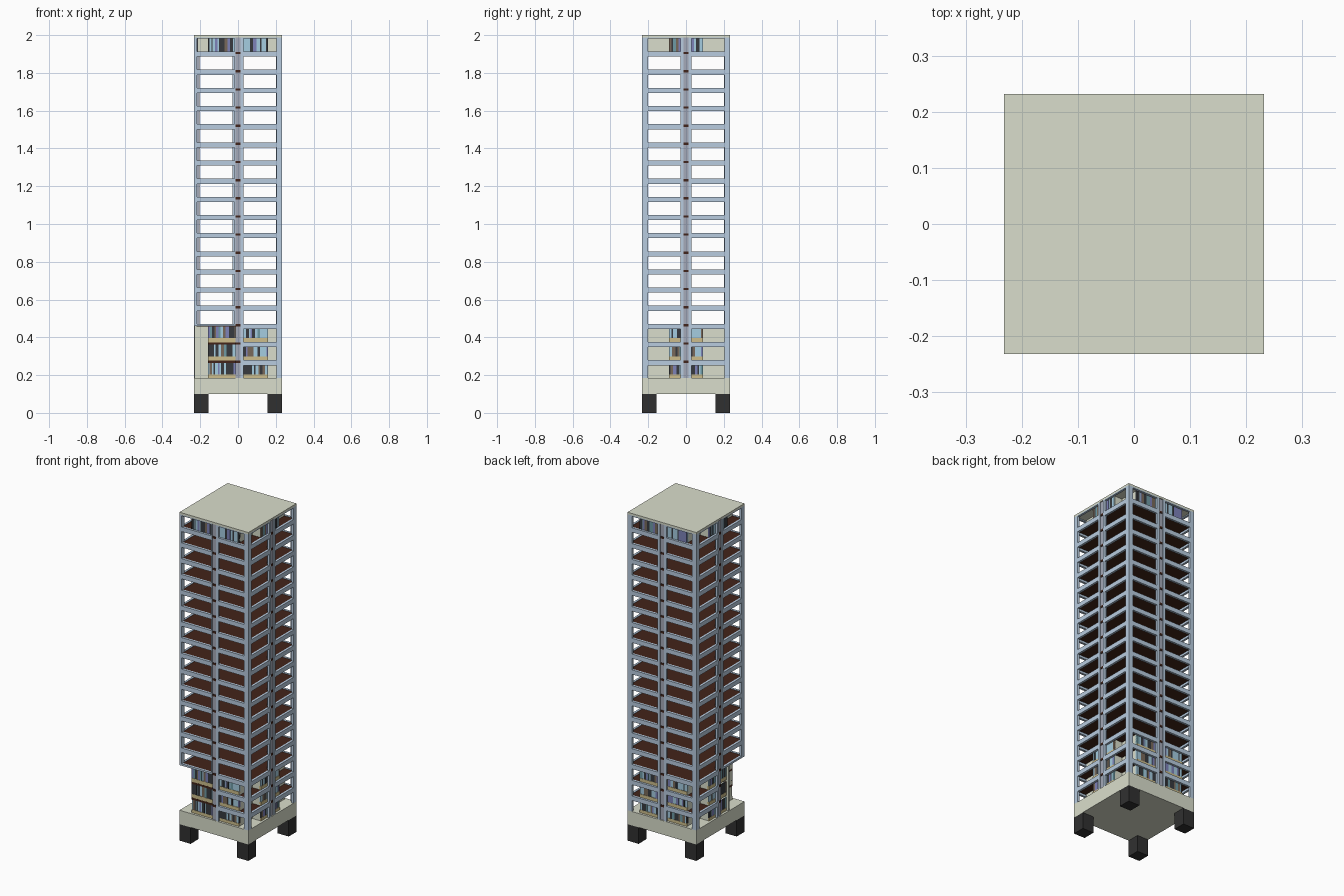
import bpy, bmesh, random
from mathutils import Matrix, Vector

if "Cube" in bpy.data.objects:
    bpy.data.objects.remove(bpy.data.objects["Cube"])

random.seed(4)
H = 0.232          # half footprint
T = 0.013          # facade thickness
IN = H - T
PITCH = 0.0961
FLOORS = 19
OPEN = 0.069       # opening height


def level(i):
    return 0.183 + PITCH * i


def material(name, r, g, b):
    lin = [((c / 255 + 0.055) / 1.055) ** 2.4 for c in (r, g, b)]
    m = bpy.data.materials.new(name)
    m.diffuse_color = (*lin, 1)
    m.use_nodes = True
    m.node_tree.nodes["Principled BSDF"].inputs["Base Color"].default_value = m.diffuse_color
    return m


PALE = material("pale_concrete", 218, 222, 204)
BLUE = material("blue_frame", 184, 204, 224)
DARK = material("dark_leg", 48, 48, 48)
BROWN = material("brown_floor", 66, 36, 25)
TAN = material("tan_sill", 205, 190, 140)
GREY = material("grey_pillar", 165, 170, 185)
GLASS = [material("glass_sky", 165, 205, 225), material("glass_black", 55, 58, 62),
         material("glass_violet", 125, 130, 185), material("glass_teal", 110, 155, 165),
         material("glass_brown", 120, 105, 90)]


def boxes(name, specs, mat, turn=0):
    """One object from many boxes (x0, x1, y0, y1, z0, z1), turned in quarter turns about z."""
    bm = bmesh.new()
    for x0, x1, y0, y1, z0, z1 in specs:
        centre = Vector(((x0 + x1) / 2, (y0 + y1) / 2, (z0 + z1) / 2))
        size = Matrix.Diagonal((x1 - x0, y1 - y0, z1 - z0, 1))
        bmesh.ops.create_cube(bm, size=1, matrix=Matrix.Translation(centre) @ size)
    rot = Matrix(((0, -1, 0), (1, 0, 0), (0, 0, 1)))
    for _ in range(turn):
        bmesh.ops.transform(bm, matrix=rot.to_4x4(), verts=bm.verts)
    me = bpy.data.meshes.new(name)
    bm.to_mesh(me)
    bm.free()
    me.materials.append(mat)
    ob = bpy.data.objects.new(name, me)
    bpy.context.collection.objects.link(ob)
    return ob


# Legs, base and roof
boxes("legs", [(min(s * H, s * 0.157), max(s * H, s * 0.157),
                min(t * H, t * 0.157), max(t * H, t * 0.157), 0, 0.1)
               for s in (-1, 1) for t in (-1, 1)], DARK)
boxes("base_slab", [(-H, H, -H, H, 0.1, 0.185)], PALE)
boxes("roof", [(-H, H, -H, H, 1.988, 2.0)], PALE)


# Facade frames: each side has two halves of posts and horizontal bands
def frame(name, x0, x1, a, b, first, turn):
    bottom = 0.185 if first == 0 else 0.46
    specs = [(x0, a, -H, -IN, bottom, 1.988), (b, x1, -H, -IN, bottom, 1.988)]
    for i in range(max(first, 1), FLOORS):
        specs.append((a, b, -H, -IN, max(bottom, level(i) - PITCH + OPEN), level(i)))
    specs.append((a, b, -H, -IN, level(FLOORS - 1) + OPEN, 1.988))
    boxes(name, specs, BLUE, turn)


for turn, side in enumerate(("front", "right", "back", "left")):
    end = H if turn % 2 == 0 else IN
    # the front left corner is cut away on the lowest three storeys
    if turn == 0:
        frame("front_frame_a", -end, -0.013, -0.218, -0.019, 3, 0)
    else:
        frame(side + "_frame_a", -end, -0.013, -0.202, -0.03, 0, turn)
    frame(side + "_frame_b", 0.013, end, 0.03, 0.203, 3 if turn == 3 else 0, turn)
    # pillar in the gap between the halves
    boxes(side + "_pillar", [(-0.0125, 0.0125, -0.226, -0.204, 0.185, 1.988)], GREY, turn)
    boxes(side + "_floor_tabs", [(-0.012, 0.012, -0.229, -0.203, level(i) - 0.014, level(i) - 0.002)
                                 for i in range(1, FLOORS)], BROWN, turn)

# Floor plates; the two lowest leave the cut corner open
AX, AY, BX, BY = 0.16, 0.212, 0.212, 0.09
for i in range(1, FLOORS):
    z0, z1 = level(i) - 0.014, level(i) - 0.002
    if i < 3:
        plates = [(-IN, IN, 0, IN, z0, z1), (0, IN, -IN, 0, z0, z1),
                  (-AX, 0, -IN, 0, z0, z1)]
    else:
        plates = [(-IN, IN, -IN, IN, z0, z1)]
    boxes("floor_plate_%d" % i, plates, BROWN)

# Enclosed rooms: cross-shaped core on the lowest three storeys and the top one
strips = {}
sills = {0: [], 1: [], 2: [], 3: []}
rooms = []
for i in (0, 1, 2, FLOORS - 1):
    z0 = level(i) - 0.002
    z1 = level(i + 1) - 0.014 if i < 3 else 1.988
    rooms += [(-AX, AX, -AY, AY, z0, z1), (-BX, BX, -BY, BY, z0, z1)]
    zs = z0 + 0.022 if i < 3 else z0
    for turn in range(4):
        w = AX if turn % 2 == 0 else BY
        if i < 3:
            sills[turn].append((-w, w, -0.2185, -0.205, z0, zs))
        # vertical window strips of random width and colour
        x = -w
        while x < w - 0.001:
            e = min(w, x + random.uniform(0.006, 0.018))
            c = random.choice((0, 0, 0, 1, 1, 2, 3, 4))
            depth = 0.2175 if c else 0.2155
            strips.setdefault((turn, c), []).append((x, e, -depth, -0.205, zs, z1))
            x = e
boxes("core_rooms", rooms, PALE)
# blank pale wall closing the cut corner
boxes("corner_wall", [(-0.231, -AX, -BY, -BY + 0.01, 0.185, 0.459)], PALE)
for turn in sills:
    boxes("window_sills_%d" % turn, sills[turn], TAN, turn)
for (turn, c), specs in strips.items():
    boxes("window_strips_%d_%d" % (turn, c), specs, GLASS[c], turn)
